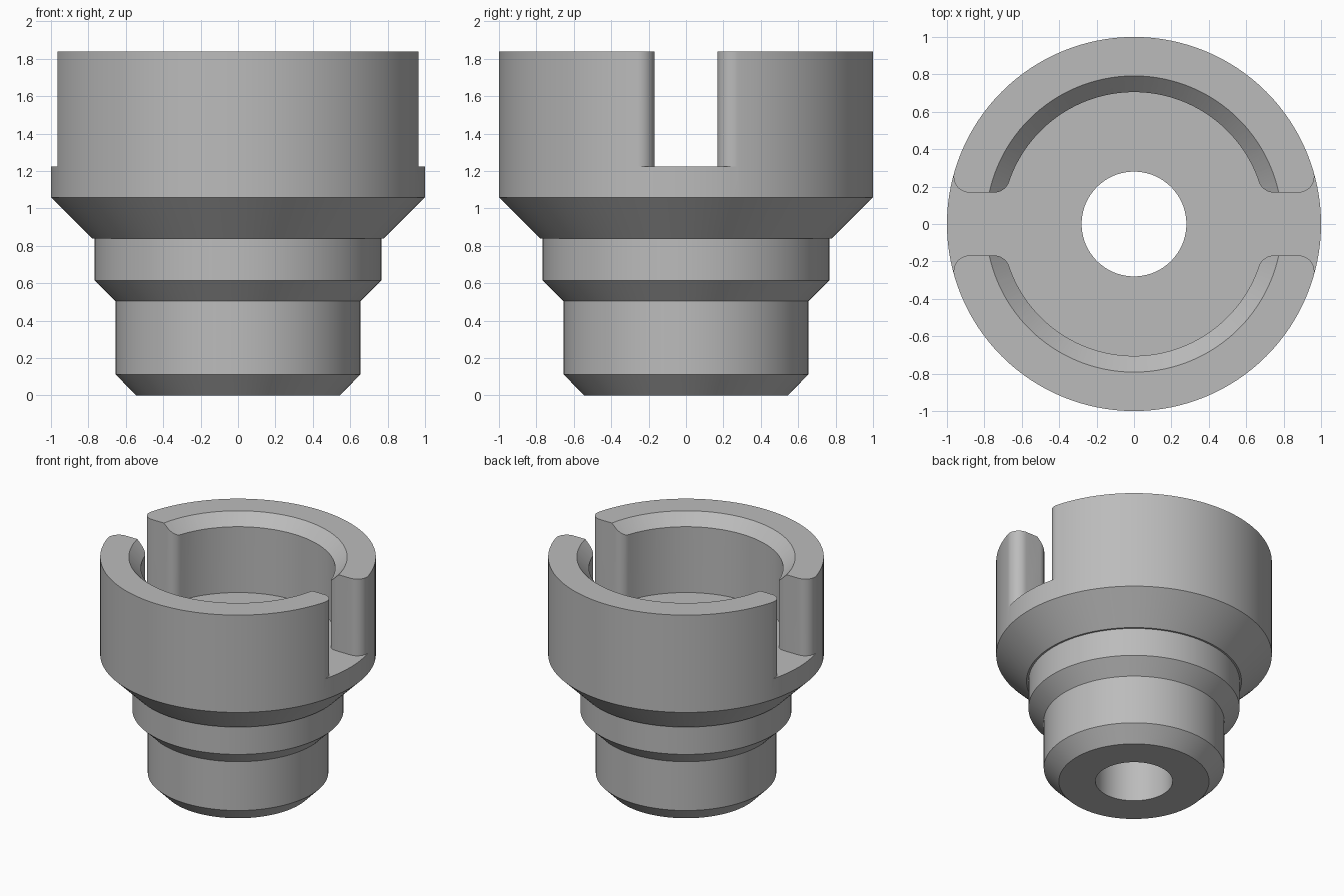
import bpy, bmesh
from math import sin, cos, pi, atan2, sqrt

if "Cube" in bpy.data.objects:
    bpy.data.objects.remove(bpy.data.objects["Cube"])

SEGMENTS = 128
TOP, FLOOR = 1.838, 1.224
BORE, CUP, OUTER = 0.28, 0.705, 1.0
SLOT, FILLET, CHAMFER = 0.168, 0.085, 0.087

grey = bpy.data.materials.new("plain grey")
grey.use_nodes = True
colour = (0.5, 0.5, 0.5, 1)
grey.diffuse_color = colour
grey.node_tree.nodes["Principled BSDF"].inputs["Base Color"].default_value = colour


def finish(name, bm):
    bmesh.ops.recalc_face_normals(bm, faces=bm.faces[:])
    mesh = bpy.data.meshes.new(name)
    bm.to_mesh(mesh)
    bm.free()
    mesh.materials.append(grey)
    obj = bpy.data.objects.new(name, mesh)
    bpy.context.collection.objects.link(obj)
    return obj


def lathe(name, profile):
    """Revolve a closed (radius, height) profile about z."""
    bm = bmesh.new()
    rings = [[bm.verts.new((r * cos(2 * pi * i / SEGMENTS), r * sin(2 * pi * i / SEGMENTS), z))
              for i in range(SEGMENTS)] for r, z in profile]
    for a, b in zip(rings, rings[1:] + rings[:1]):
        for i in range(SEGMENTS):
            j = (i + 1) % SEGMENTS
            bm.faces.new((a[i], a[j], b[j], b[i]))
    return finish(name, bm)


def prism(name, outline, low, high):
    bm = bmesh.new()
    face = bm.faces.new([bm.verts.new((x, y, low)) for x, y in outline])
    top = bmesh.ops.extrude_face_region(bm, geom=[face])
    verts = [v for v in top["geom"] if isinstance(v, bmesh.types.BMVert)]
    bmesh.ops.translate(bm, verts=verts, vec=(0, 0, high - low))
    return finish(name, bm)


def arc(cx, cy, r, start, end, steps):
    return [(cx + r * cos(start + (end - start) * i / steps),
             cy + r * sin(start + (end - start) * i / steps)) for i in range(steps + 1)]


def cut(obj, cutter):
    cutter.hide_render = True
    mod = obj.modifiers.new("cut", 'BOOLEAN')
    mod.operation, mod.solver, mod.object = 'DIFFERENCE', 'EXACT', cutter
    bpy.context.view_layer.objects.active = obj
    bpy.ops.object.modifier_apply(modifier=mod.name)
    bpy.data.objects.remove(cutter)


# Stepped body with a through bore
body = lathe("slotted_cup_body", [
    (BORE, 0), (0.545, 0), (0.655, 0.113), (0.655, 0.504), (0.766, 0.614),
    (0.766, 0.839), (0.78, 0.839), (OUTER, 1.059), (OUTER, TOP), (BORE, TOP)])

# Cup pocket joined to a cross slot with rounded corners: one quadrant, then mirrored
cy = SLOT + FILLET
inner_x = sqrt((CUP + FILLET) ** 2 - cy ** 2)
outer_x = sqrt((OUTER - FILLET) ** 2 - cy ** 2)
inner_angle, outer_angle = atan2(cy, inner_x), atan2(cy, outer_x)
quadrant = arc(0, 0, CUP, pi / 2, inner_angle, 32)
quadrant += arc(inner_x, cy, FILLET, inner_angle + pi, 1.5 * pi, 10)[1:]
quadrant += arc(outer_x, cy, FILLET, -pi / 2, outer_angle, 12)
x, y = quadrant[-1]
x, y = x - 0.1 * sin(outer_angle), y + 0.1 * cos(outer_angle)
quadrant += [(x, y), (1.3, y)]
right = quadrant + [(x, -y) for x, y in reversed(quadrant)]
outline = right + [(-x, y) for x, y in reversed(right[1:-1])]
cut(body, prism("pocket_cutter", outline, FLOOR, TOP + 0.3))

# Bevelled inner rim
reach = 0.2
low, high = TOP - CHAMFER - reach, TOP + reach
cone = lathe("rim_cutter", [(0.02, low), (CUP - reach, low),
                            (CUP + CHAMFER + reach, high), (0.02, high)])
cut(body, cone)

bpy.ops.object.select_all(action='DESELECT')
body.select_set(True)
bpy.context.view_layer.objects.active = body
bpy.ops.object.shade_smooth_by_angle(angle=pi / 6)
